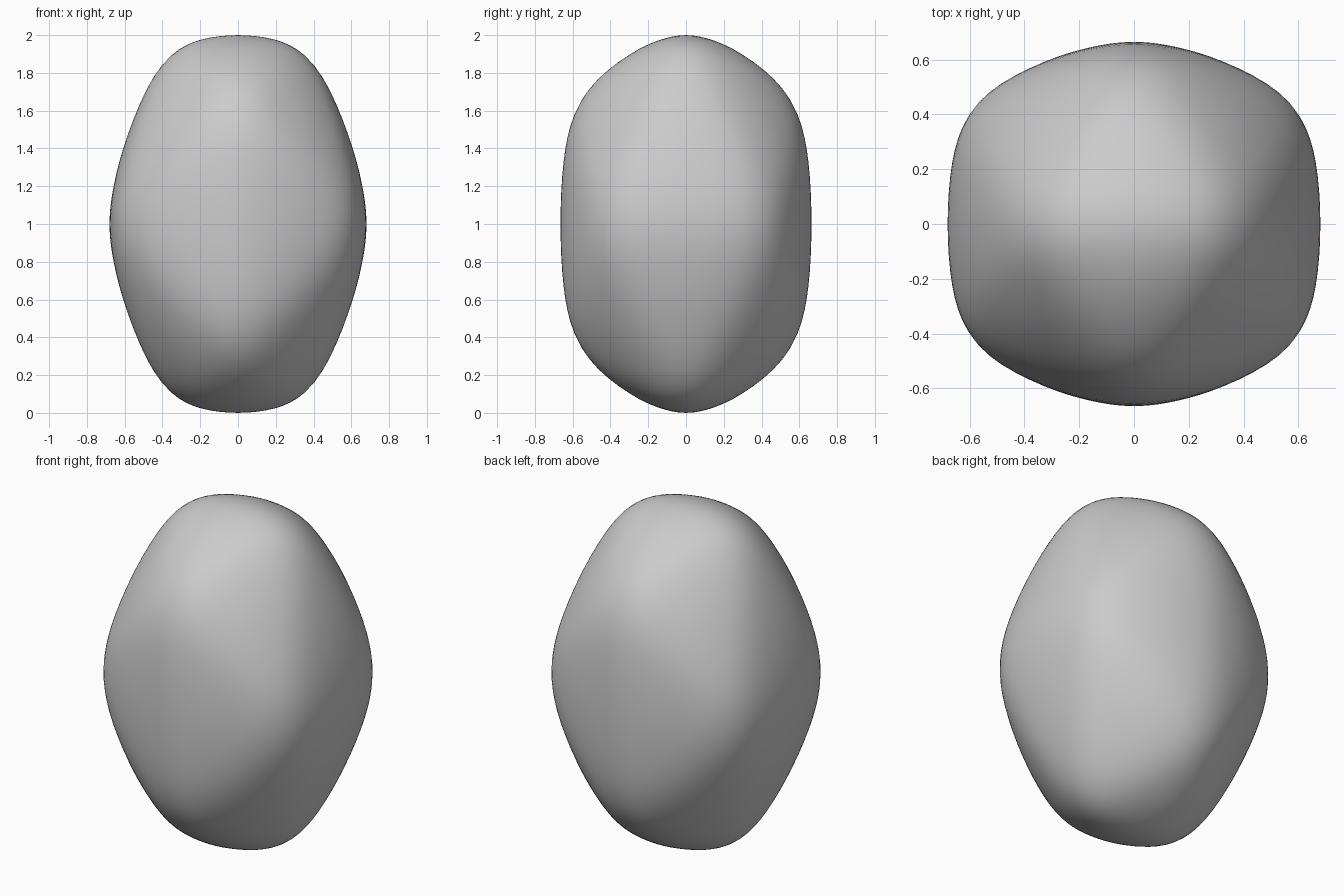
import bpy
import bmesh

cube = bpy.data.objects.get("Cube")
if cube:
    bpy.data.objects.remove(cube, do_unlink=True)

# Stone material
stone = bpy.data.materials.new("stone_grey")
stone.use_nodes = True
grey = (0.6, 0.6, 0.6, 1.0)
stone.diffuse_color = grey
stone.node_tree.nodes["Principled BSDF"].inputs["Base Color"].default_value = grey

# Twelve corners of the uncut block: one ridge on each of the six sides
RIDGE_X, RIDGE_Y, RIDGE_Z = 0.58, 0.68, 0.67
bm = bmesh.new()
for s in (-1, 1):
    for t in (-1, 1):
        bm.verts.new((s * RIDGE_X, 0, t))    # top and bottom ridges
        bm.verts.new((0, t, s * RIDGE_Z))    # front and back ridges
        bm.verts.new((t, s * RIDGE_Y, 0))    # left and right ridges
bmesh.ops.convex_hull(bm, input=bm.verts[:])
bmesh.ops.recalc_face_normals(bm, faces=bm.faces[:])

# Chamfer all edges so the facets stay readable when rounded
bmesh.ops.bevel(bm, geom=bm.edges[:], offset=0.14, offset_type='OFFSET',
                segments=1, profile=0.5, affect='EDGES')

# Block proportions
bmesh.ops.scale(bm, vec=(0.731, 0.704, 1.06), verts=bm.verts[:])
for face in bm.faces:
    face.smooth = True
mesh = bpy.data.meshes.new("boulder")
bm.to_mesh(mesh)
bm.free()
mesh.materials.append(stone)

# Boulder standing on the ground
boulder = bpy.data.objects.new("boulder", mesh)
boulder.location.z = 1.0
bpy.context.collection.objects.link(boulder)

# Round the edges
rounding = boulder.modifiers.new("rounding", 'SUBSURF')
rounding.levels = rounding.render_levels = 3
